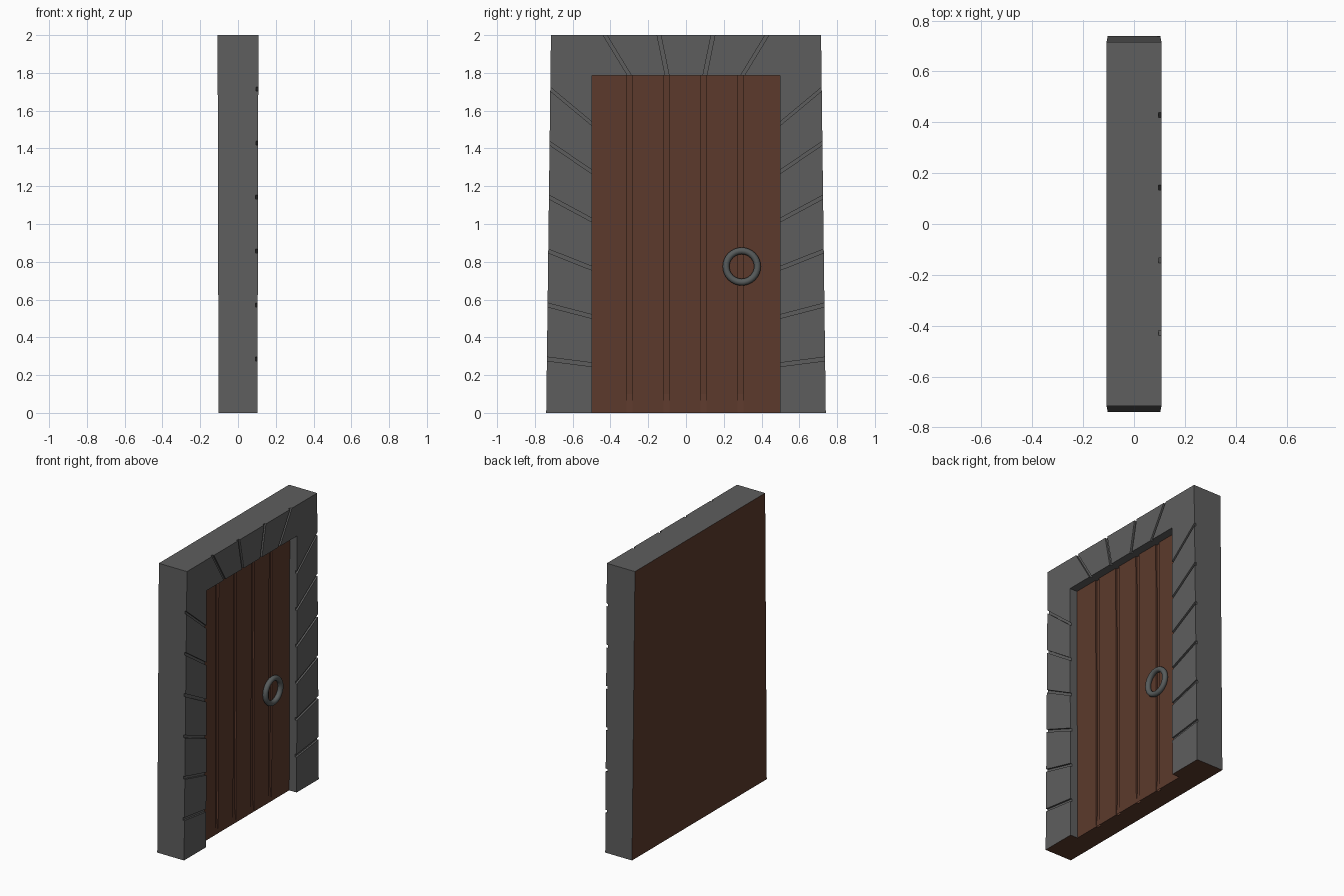
import bpy, bmesh, math
from mathutils import Vector

if "Cube" in bpy.data.objects:
    bpy.data.objects.remove(bpy.data.objects["Cube"])

OPEN_Y, OPEN_Z, H = 0.497, 1.785, 2.0   # opening half width, opening height, total height
CUT = 0.012                             # joint depth
RECESS = 0.057                          # door set back from stone face


def mat(name, rgb):
    m = bpy.data.materials.new(name)
    m.diffuse_color = (*rgb, 1)
    m.use_nodes = True
    m.node_tree.nodes["Principled BSDF"].inputs["Base Color"].default_value = m.diffuse_color
    return m


STONE = mat("grey stone", (0.112, 0.112, 0.112))
WOOD = mat("brown wood", (0.107, 0.042, 0.025))
IRON = mat("grey iron", (0.095, 0.105, 0.105))


def front(z):            # half thickness, slightly thicker at the top
    return 0.103 + 0.0025 * z


def half(z):             # half width, narrowing upward
    return 0.74 - 0.0125 * z


def pt(p, inset):        # (y, z) placed at a depth behind the stone face
    return Vector((front(p[1]) - inset, p[0], p[1]))


def face(bm, pts, direction=None):
    f = bm.faces.new([bm.verts.new(p) for p in pts])
    f.normal_update()
    if direction and f.normal.dot(Vector(direction)) < 0:
        f.normal_flip()
    return f


def raised(bm, poly, top, low):
    """Block with a front cap and side walls down to the joint floor."""
    area = sum(a[0] * b[1] - b[0] * a[1] for a, b in zip(poly, poly[1:] + poly[:1]))
    if area < 0:
        poly = poly[::-1]
    face(bm, [pt(p, top) for p in poly], (1, 0, 0))
    for a, b in zip(poly, poly[1:] + poly[:1]):
        face(bm, [pt(a, low), pt(b, low), pt(b, top), pt(a, top)])


def finish(bm, name, mats):
    bmesh.ops.remove_doubles(bm, verts=bm.verts[:], dist=1e-5)
    me = bpy.data.meshes.new(name)
    bm.to_mesh(me)
    bm.free()
    for m in mats:
        me.materials.append(m)
    ob = bpy.data.objects.new(name, me)
    bpy.context.collection.objects.link(ob)
    return ob


# stone surround: joint lines run around the opening as (outer, inner) pairs
g = 0.01
lines = [((-half(0), 0), (-OPEN_Y, 0))]
for i in range(1, 7):
    for s in (-g, g):
        zo, zi = i * H / 7 + s, i * OPEN_Z / 7 + s
        lines.append(((-half(zo), zo), (-OPEN_Y, zi)))
for i in range(1, 5):
    for s in (-g, g):
        t = i / 5 * 2 - 1
        lines.append(((t * half(H) + s, H), (t * OPEN_Y + s, OPEN_Z)))
lines += [((-o[0], o[1]), (-n[0], n[1])) for o, n in reversed(lines[:13])]

bm = bmesh.new()
for k in range(len(lines) - 1):
    (o1, i1), (o2, i2) = lines[k], lines[k + 1]
    oc, ic = [], []
    if k in (12, 20):                    # corner stones wrap the corner
        s = -1 if k == 12 else 1
        oc, ic = [(s * half(H), H)], [(s * OPEN_Y, OPEN_Z)]
    poly = [o1] + oc + [o2, i2] + ic + [i1]
    if k % 2 == 0:
        raised(bm, poly, 0, CUT)
    else:
        face(bm, [pt(p, CUT) for p in poly], (1, 0, 0))


def back(p):
    return Vector((-front(p[1]), p[0], p[1]))


# outer sides, top and reveal
for s in (-1, 1):
    a, b = (s * half(0), 0), (s * half(H), H)
    face(bm, [back(a), back(b), pt(b, CUT), pt(a, CUT)], (0, s, 0))
    a, b = (s * OPEN_Y, 0), (s * OPEN_Y, OPEN_Z)
    face(bm, [pt(a, RECESS + CUT), pt(b, RECESS + CUT), pt(b, CUT), pt(a, CUT)], (0, -s, 0))
    # feet
    o, n = (s * half(0), 0), (s * OPEN_Y, 0)
    face(bm, [back(o), back(n), pt(n, CUT), pt(o, CUT)], (0, 0, -1))
a, b = (-half(H), H), (half(H), H)
face(bm, [back(a), back(b), pt(b, CUT), pt(a, CUT)], (0, 0, 1))
a, b = (-OPEN_Y, OPEN_Z), (OPEN_Y, OPEN_Z)
face(bm, [pt(a, RECESS + CUT), pt(b, RECESS + CUT), pt(b, CUT), pt(a, CUT)], (0, 0, -1))
# underside is brown
for f in bm.faces:
    if all(v.co.z < 0.001 for v in f.verts):
        f.material_index = 1
finish(bm, "stone_surround", [STONE, WOOD])

# wooden door: planks with sunken joints
bm = bmesh.new()
joints = [-0.299, -0.103, 0.093, 0.288]
edges = [-OPEN_Y] + [j + s for j in joints for s in (-0.016, 0.016)] + [OPEN_Y]
for k in range(len(edges) - 1):
    a, b = edges[k], edges[k + 1]
    if k % 2 == 0:
        raised(bm, [(a, 0), (b, 0), (b, OPEN_Z), (a, OPEN_Z)], RECESS, RECESS + CUT)
    else:                                # joint floor ramps out at the foot
        lo = RECESS + CUT
        face(bm, [pt((a, 0.1), lo), pt((b, 0.1), lo), pt((b, OPEN_Z), lo), pt((a, OPEN_Z), lo)], (1, 0, 0))
        face(bm, [pt((a, 0), RECESS), pt((b, 0), RECESS), pt((b, 0.1), lo), pt((a, 0.1), lo)], (1, 0, 0))
# door underside and full wooden back
a, b = (-OPEN_Y, 0), (OPEN_Y, 0)
face(bm, [back(a), back(b), pt(b, RECESS + CUT), pt(a, RECESS + CUT)], (0, 0, -1))
face(bm, [back(p) for p in ((-half(0), 0), (half(0), 0), (half(H), H), (-half(H), H))], (-1, 0, 0))
finish(bm, "wooden_door", [WOOD])

# ring handle
bpy.ops.mesh.primitive_torus_add(location=(0.063, 0.295, 0.775), rotation=(0, math.pi / 2, 0),
                                 major_radius=0.083, minor_radius=0.018,
                                 major_segments=32, minor_segments=12)
ring = bpy.context.object
ring.name = "ring_handle"
ring.data.materials.append(IRON)
bpy.ops.object.shade_smooth()
